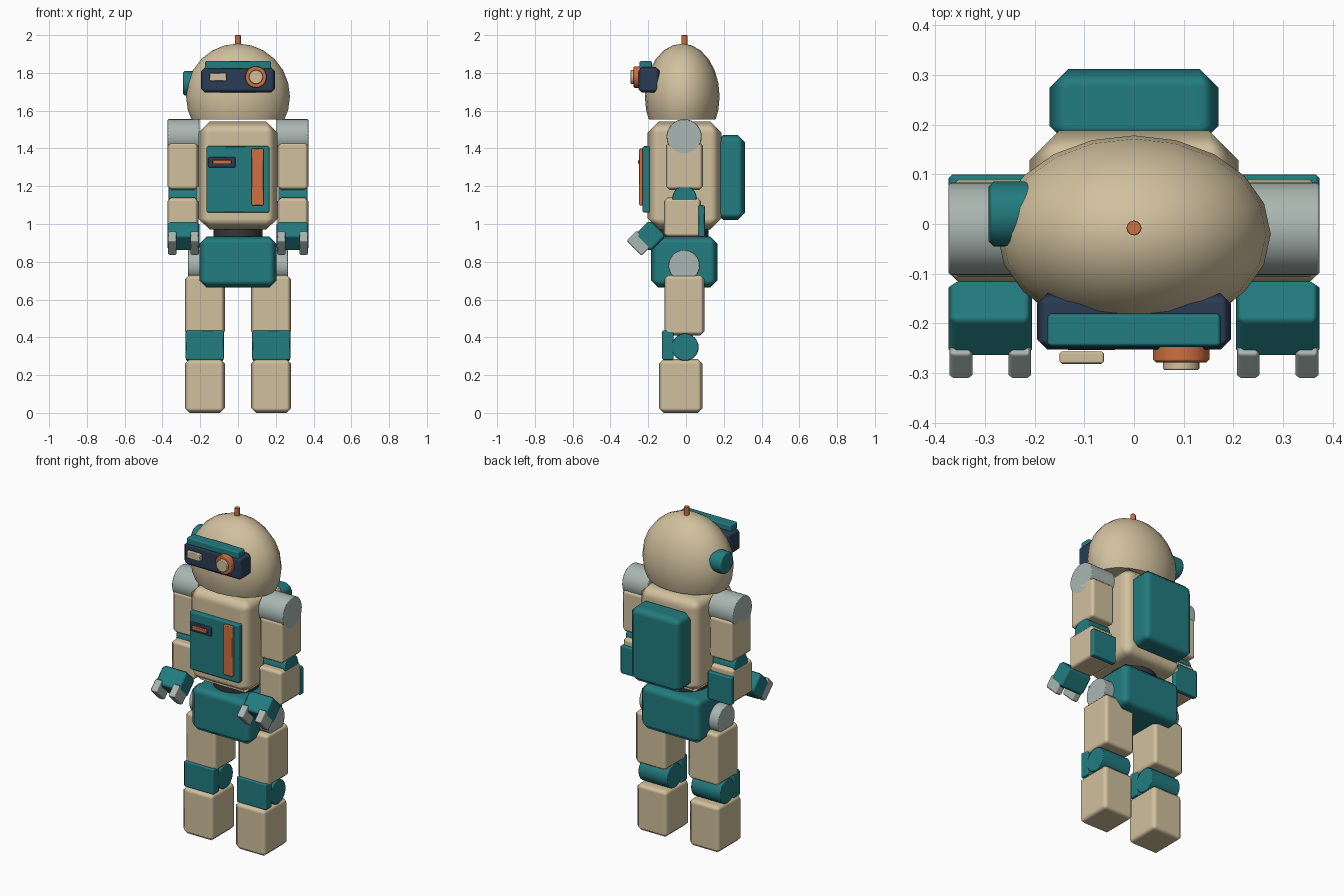
import bpy, bmesh, math
from mathutils import Matrix, Vector

if "Cube" in bpy.data.objects:
    bpy.data.objects.remove(bpy.data.objects["Cube"])


def material(name, rgb):
    m = bpy.data.materials.new(name)
    m.diffuse_color = (*rgb, 1)
    m.use_nodes = True
    m.node_tree.nodes["Principled BSDF"].inputs["Base Color"].default_value = m.diffuse_color
    return m


BEIGE = material("beige", (0.64, 0.53, 0.34))
TEAL = material("teal", (0.016, 0.20, 0.215))
GREY = material("light grey", (0.40, 0.47, 0.44))
ORANGE = material("orange", (0.62, 0.16, 0.05))
NAVY = material("navy", (0.023, 0.045, 0.09))
DARK = material("charcoal", (0.03, 0.037, 0.04))


def finish(bm, name, mat):
    me = bpy.data.meshes.new(name)
    bm.to_mesh(me)
    bm.free()
    ob = bpy.data.objects.new(name, me)
    bpy.context.collection.objects.link(ob)
    me.materials.append(mat)
    me.shade_smooth()
    return ob


def soften(ob, bevel):
    mod = ob.modifiers.new("soft edges", "BEVEL")
    mod.width = bevel
    mod.segments = 1
    mod.limit_method = "ANGLE"
    mod.angle_limit = math.radians(50)
    mod.harden_normals = True


def box(name, mat, x, y, z, bevel=0.02):
    """Box between (min, max) pairs with chamfered edges."""
    bm = bmesh.new()
    bmesh.ops.create_cube(bm, size=1)
    spans = (x, y, z)
    bmesh.ops.scale(bm, vec=[b - a for a, b in spans], verts=bm.verts)
    ob = finish(bm, name, mat)
    ob.location = [(a + b) / 2 for a, b in spans]
    soften(ob, bevel)
    return ob


def cylinder(name, mat, axis, center, span, r, sides=32, bevel=0.005):
    """Cylinder along an axis; center holds the two other coordinates."""
    bm = bmesh.new()
    bmesh.ops.create_cone(bm, cap_ends=True, segments=sides, radius1=r, radius2=r,
                          depth=span[1] - span[0])
    turn = {"x": Matrix.Rotation(math.pi / 2, 3, "Y"),
            "y": Matrix.Rotation(math.pi / 2, 3, "X"),
            "z": Matrix.Identity(3)}[axis]
    bmesh.ops.rotate(bm, matrix=turn, verts=bm.verts)
    ob = finish(bm, name, mat)
    loc = list(center)
    loc.insert("xyz".index(axis), (span[0] + span[1]) / 2)
    ob.location = loc
    soften(ob, bevel)
    return ob


# Head: ellipsoid cut flat at the neck
bm = bmesh.new()
bmesh.ops.create_uvsphere(bm, u_segments=20, v_segments=12, radius=1)
bmesh.ops.scale(bm, vec=(0.275, 0.198, 0.28), verts=bm.verts)
bmesh.ops.translate(bm, vec=(0, -0.02, 1.675), verts=bm.verts)
cut = bmesh.ops.bisect_plane(bm, geom=bm.verts[:] + bm.edges[:] + bm.faces[:],
                             plane_co=(0, 0, 1.552), plane_no=(0, 0, 1), clear_inner=True)
rim = [e for e in cut["geom_cut"] if isinstance(e, bmesh.types.BMEdge)]
bmesh.ops.contextual_create(bm, geom=rim)
for e in rim:
    e.smooth = False
finish(bm, "head", BEIGE)

# Head fittings
cylinder("antenna", ORANGE, "z", (0, -0.008), (1.93, 2.0), 0.015, 12, 0.002)
cylinder("ear", TEAL, "x", (0.02, 1.745), (-0.292, -0.20), 0.065, 24, 0.01)
box("visor", NAVY, (-0.195, 0.195), (-0.252, -0.14), (1.695, 1.83), 0.02)
box("brow", TEAL, (-0.175, 0.175), (-0.247, -0.18), (1.82, 1.864), 0.008)
box("flat_eye", BEIGE, (-0.15, -0.06), (-0.281, -0.256), (1.757, 1.80), 0.005)
cylinder("lens_ring", ORANGE, "y", (0.095, 1.778), (-0.278, -0.24), 0.057, 24, 0.006)
cylinder("lens", BEIGE, "y", (0.095, 1.778), (-0.294, -0.27), 0.037, 20, 0.004)

# Body
box("torso", BEIGE, (-0.21, 0.21), (-0.203, 0.188), (0.97, 1.543), 0.06)
box("backpack", TEAL, (-0.17, 0.17), (0.16, 0.312), (1.02, 1.472), 0.038)
box("chest_panel", TEAL, (-0.167, 0.167), (-0.23, -0.19), (1.06, 1.412), 0.008)
box("chest_slot", NAVY, (-0.158, -0.012), (-0.24, -0.22), (1.30, 1.355), 0.005)
box("slot_light", ORANGE, (-0.135, -0.035), (-0.253, -0.23), (1.317, 1.338), 0.003)
box("chest_stripe", ORANGE, (0.072, 0.135), (-0.248, -0.22), (1.098, 1.40), 0.005)
cylinder("waist", DARK, "z", (0, -0.01), (0.90, 1.0), 0.13)
box("pelvis", TEAL, (-0.205, 0.205), (-0.185, 0.167), (0.663, 0.935), 0.04)

for side, s in (("left", -1), ("right", 1)):
    def span(a, b):
        return tuple(sorted((s * a, s * b)))

    # Arm
    arm = span(0.21, 0.373)
    cylinder(side + "_shoulder", GREY, "x", (-0.01, 1.462), span(0.203, 0.373), 0.093)
    box(side + "_upper_arm", BEIGE, arm, (-0.107, 0.09), (1.18, 1.435), 0.02)
    cylinder(side + "_elbow", TEAL, "x", (-0.008, 1.138), span(0.215, 0.367), 0.064)
    box(side + "_forearm", BEIGE, arm, (-0.117, 0.08), (0.93, 1.14), 0.02)
    box(side + "_forearm_plate", TEAL, arm, (0.065, 0.1), (0.93, 1.10), 0.008)

    # Hand with two fingers, tipped forward and down
    hand = Vector((0, -0.19, 0.937))
    tilt = Matrix.Rotation(math.radians(45), 4, "X")
    parts = [(side + "_hand", TEAL, (0.205, 0.373), (-0.06, 0.06), (-0.06, 0.06), 0.016)]
    for label, xs in (("_inner_finger", (0.207, 0.252)), ("_outer_finger", (0.325, 0.371))):
        parts.append((side + label, GREY, xs, (-0.107, -0.03), (-0.043, 0.07), 0.008))
    for name, mat, xs, ys, zs, bev in parts:
        ob = box(name, mat, span(*xs), ys, zs, bev)
        ob.location = hand + tilt @ ob.location
        ob.rotation_euler.x = math.radians(45)

    # Leg
    leg = span(0.07, 0.281)
    cylinder(side + "_hip", GREY, "x", (-0.01, 0.78), span(0.1, 0.265), 0.083)
    box(side + "_thigh", BEIGE, leg, (-0.115, 0.097), (0.41, 0.73), 0.022)
    cylinder(side + "_knee", TEAL, "x", (-0.005, 0.348), span(0.078, 0.275), 0.072)
    box(side + "_knee_guard", TEAL, span(0.075, 0.277), (-0.127, -0.065), (0.28, 0.437), 0.008)
    box(side + "_shin", BEIGE, leg, (-0.143, 0.087), (0.0, 0.285), 0.025)
